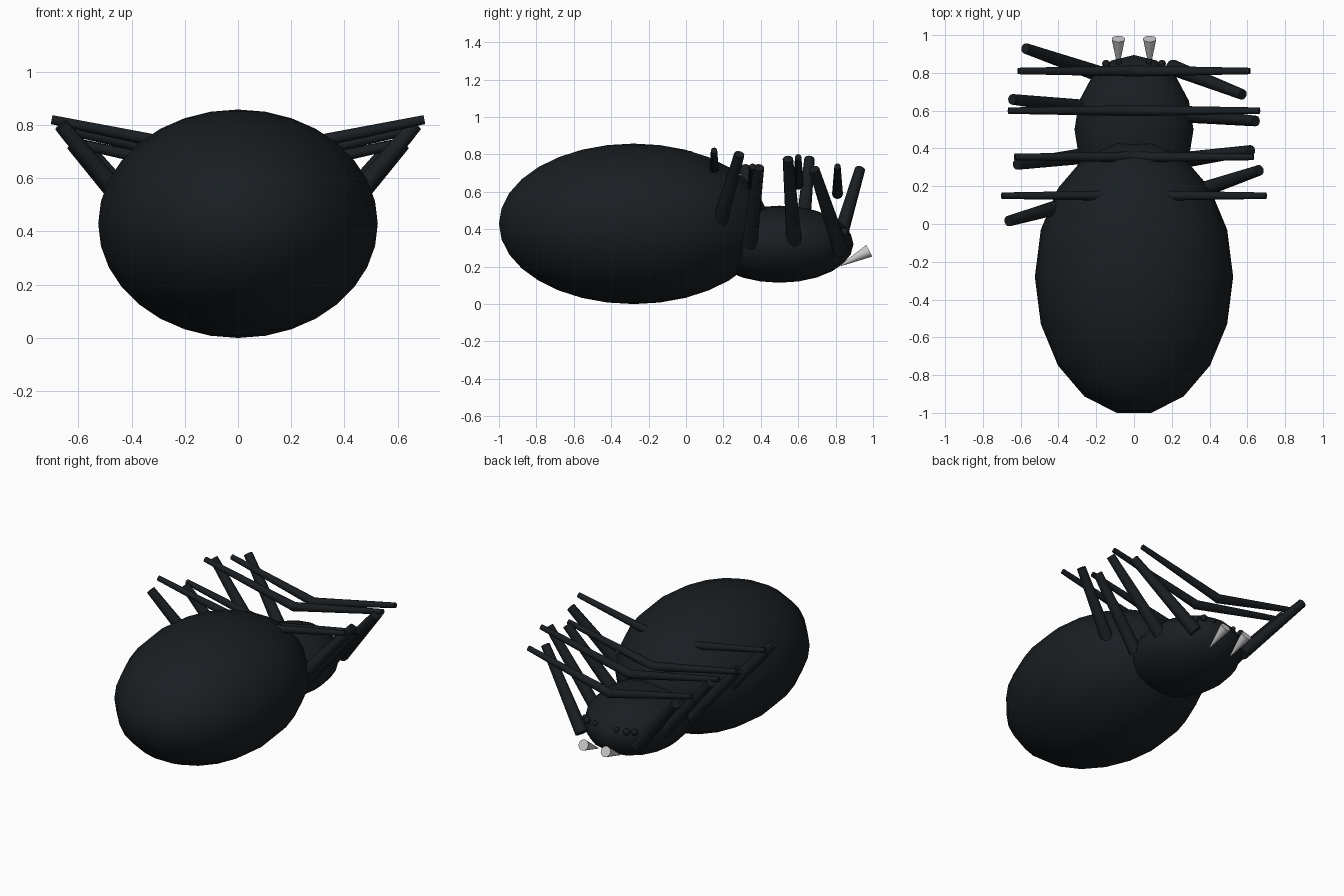
import bpy
from mathutils import Vector

if "Cube" in bpy.data.objects:
    bpy.data.objects.remove(bpy.data.objects["Cube"])

dark = bpy.data.materials.new("dark_shell")
dark.diffuse_color = (0.010, 0.013, 0.016, 1)
dark.use_nodes = True
dark.node_tree.nodes["Principled BSDF"].inputs["Base Color"].default_value = dark.diffuse_color


def finish(name, mat):
    ob = bpy.context.object
    ob.name = name
    if mat:
        ob.data.materials.append(mat)
    bpy.ops.object.shade_smooth_by_angle()
    return ob


def ellipsoid(name, centre, radii, segments, rings):
    bpy.ops.mesh.primitive_uv_sphere_add(segments=segments, ring_count=rings, radius=1)
    ob = bpy.context.object
    ob.scale = radii
    bpy.ops.object.transform_apply(location=False, rotation=False, scale=True)
    ob.location = centre
    return finish(name, dark)


def tapered_rod(name, start, end, r_start, r_end, mat=dark, sides=12):
    a, b = Vector(start), Vector(end)
    bpy.ops.mesh.primitive_cone_add(vertices=sides, radius1=r_start, radius2=r_end,
                                    depth=(b - a).length, location=(a + b) / 2)
    bpy.context.object.rotation_euler = (b - a).to_track_quat('Z', 'Y').to_euler()
    return finish(name, mat)


# Body: the 18-sided abdomen has a vertex on the x axis; the head a vertex on y
abdomen = ellipsoid("abdomen", (0, -0.28, 0.429), (0.525, 0.731, 0.429), 18, 16)
half = max(abs(v.co.x) for v in abdomen.data.vertices)
if half < 0.522:  # turn the vertex ring onto the x axis
    from math import cos, sin, radians
    for v in abdomen.data.vertices:
        x, y = v.co.x / 0.525, v.co.y / 0.731
        c, s = cos(radians(10)), sin(radians(10))
        v.co.x, v.co.y = (x * c - y * s) * 0.525, (x * s + y * c) * 0.731
ellipsoid("head", (0, 0.5, 0.32), (0.315, 0.395, 0.206), 16, 12)

# Upper leg ends (x, z outer / x, z inner), y values per side, then lower leg
# (upper outer x,z), (upper inner x,z), (left y outer,inner), (right y outer,inner),
# lower leg y, outer x,z, inner z
legs = [
    ("front", (0.575, 0.72), (0.20, 0.28), (0.93, 0.80), (0.685, 0.83), 0.81, (0.613, 0.735), 0.59),
    ("second", (0.645, 0.775), (0.25, 0.31), (0.66, 0.615), (0.545, 0.58), 0.60, (0.665, 0.785), 0.64),
    ("third", (0.62, 0.73), (0.27, 0.32), (0.315, 0.36), (0.39, 0.34), 0.355, (0.632, 0.735), 0.60),
    ("rear", (0.665, 0.80), (0.33, 0.40), (0.015, 0.11), (0.285, 0.17), 0.15, (0.70, 0.82), 0.675),
]
for name, out, inn, left, right, y, low, zin in legs:
    for side, s, (yo, yi) in (("left", -1, left), ("right", 1, right)):
        tapered_rod(f"{side}_{name}_upper_leg", (s * inn[0], yi, inn[1]),
                    (s * out[0], yo, out[1]), 0.042, 0.028)
        tapered_rod(f"{side}_{name}_lower_leg", (-s * 0.01, y, zin),
                    (s * low[0], y, low[1]), 0.029, 0.017)

# Fangs and eyes
eyes = [((0.08, 0.858, 0.385), 0.016), ((0.148, 0.848, 0.385), 0.021),
        ((0.185, 0.815, 0.38), 0.021)]
for side, s in (("left", -1), ("right", 1)):
    tapered_rod(f"{side}_fang", (s * 0.083, 0.98, 0.285), (s * 0.083, 0.825, 0.205),
                0.035, 0.003, None, 16)
    for i, ((x, y, z), r) in enumerate(eyes):
        ellipsoid(f"{side}_eye_{i + 1}", (s * x, y, z), (r, r, r), 12, 8)
